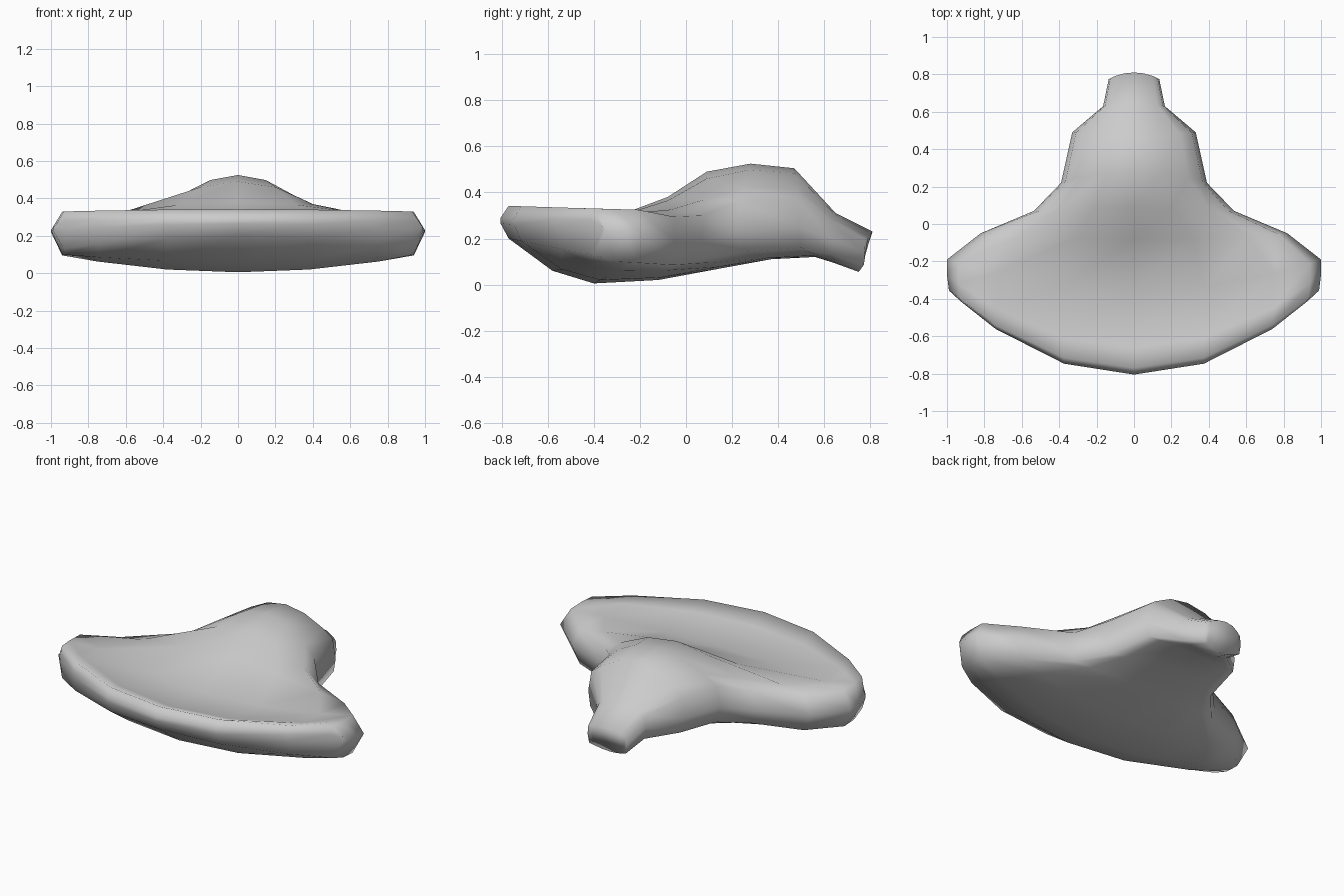
import bpy

if "Cube" in bpy.data.objects:
    bpy.data.objects.remove(bpy.data.objects["Cube"])

# Stations front to back: half width, edge y, edge z,
# top centre y, z, shoulder z, bottom centre y, z, shoulder z
stations = [
    (0.985, -0.36, 0.25, -0.805, 0.290, 0.280, -0.805, 0.265, 0.235),
    (0.990, -0.35, 0.23, -0.770, 0.342, 0.330, -0.770, 0.200, 0.130),
    (1.000, -0.27, 0.23, -0.660, 0.300, 0.328, -0.580, 0.060, 0.100),
    (1.000, -0.19, 0.22, -0.360, 0.275, 0.325, -0.400, 0.005, 0.095),
    (0.820, -0.05, 0.19, -0.080, 0.380, 0.295, -0.120, 0.020, 0.085),
    (0.535, 0.07, 0.19, 0.090, 0.490, 0.300, 0.150, 0.070, 0.110),
    (0.390, 0.22, 0.23, 0.280, 0.525, 0.360, 0.370, 0.110, 0.140),
    (0.330, 0.49, 0.25, 0.470, 0.505, 0.370, 0.560, 0.120, 0.160),
    (0.165, 0.63, 0.20, 0.650, 0.310, 0.270, 0.640, 0.095, 0.130),
    (0.135, 0.775, 0.14, 0.810, 0.230, 0.195, 0.750, 0.055, 0.085),
]
fractions = (0, 0.38, 0.75, 0.94)


def ring(w, ye, ze, yt, zt, zts, yb, zb, zbs):
    """Closed cross-section, bowed in plan, mirrored about x = 0."""
    def pt(f, yc, zc, zs):
        return (w * f, yc + (ye - yc) * f ** 2.1, zc + (zs - zc) * (f / 0.94) ** 2)
    half = [pt(f, yt, zt, zts) for f in fractions]
    half.append((w, ye, ze))
    half += [pt(f, yb, zb, zbs) for f in reversed(fractions)]
    return half + [(-x, y, z) for x, y, z in half[-2:0:-1]]


# Loft the rings into one closed skin
rings = [ring(*s) for s in stations]
n = len(rings[0])
verts = [v for r in rings for v in r]
faces = [(i * n + j, i * n + (j + 1) % n, (i + 1) * n + (j + 1) % n, (i + 1) * n + j)
         for i in range(len(rings) - 1) for j in range(n)]

# End caps as strips between the top and bottom halves
for base, flip in ((0, False), ((len(rings) - 1) * n, True)):
    for k in range(n // 2):
        q = [base + k % n, base + (k + 1) % n,
             base + (n // 2 - k - 1) % n, base + (n // 2 - k) % n]
        if k < n // 4:
            for s in (1, -1):
                c = [base + (s * i) % n for i in (k, k + 1, n // 2 - k - 1, n // 2 - k)]
                c = list(dict.fromkeys(c))
                faces.append(tuple(c if (s < 0) != flip else c[::-1]))

mesh = bpy.data.meshes.new("contoured_shell")
mesh.from_pydata(verts, [], faces)
shell = bpy.data.objects.new("contoured_shell", mesh)
bpy.context.collection.objects.link(shell)
bpy.context.view_layer.objects.active = shell
shell.select_set(True)

# Consistent outward normals, smooth skin
bpy.ops.object.mode_set(mode='EDIT')
bpy.ops.mesh.select_all(action='SELECT')
bpy.ops.mesh.normals_make_consistent(inside=False)
bpy.ops.object.mode_set(mode='OBJECT')
bpy.ops.object.shade_smooth()
